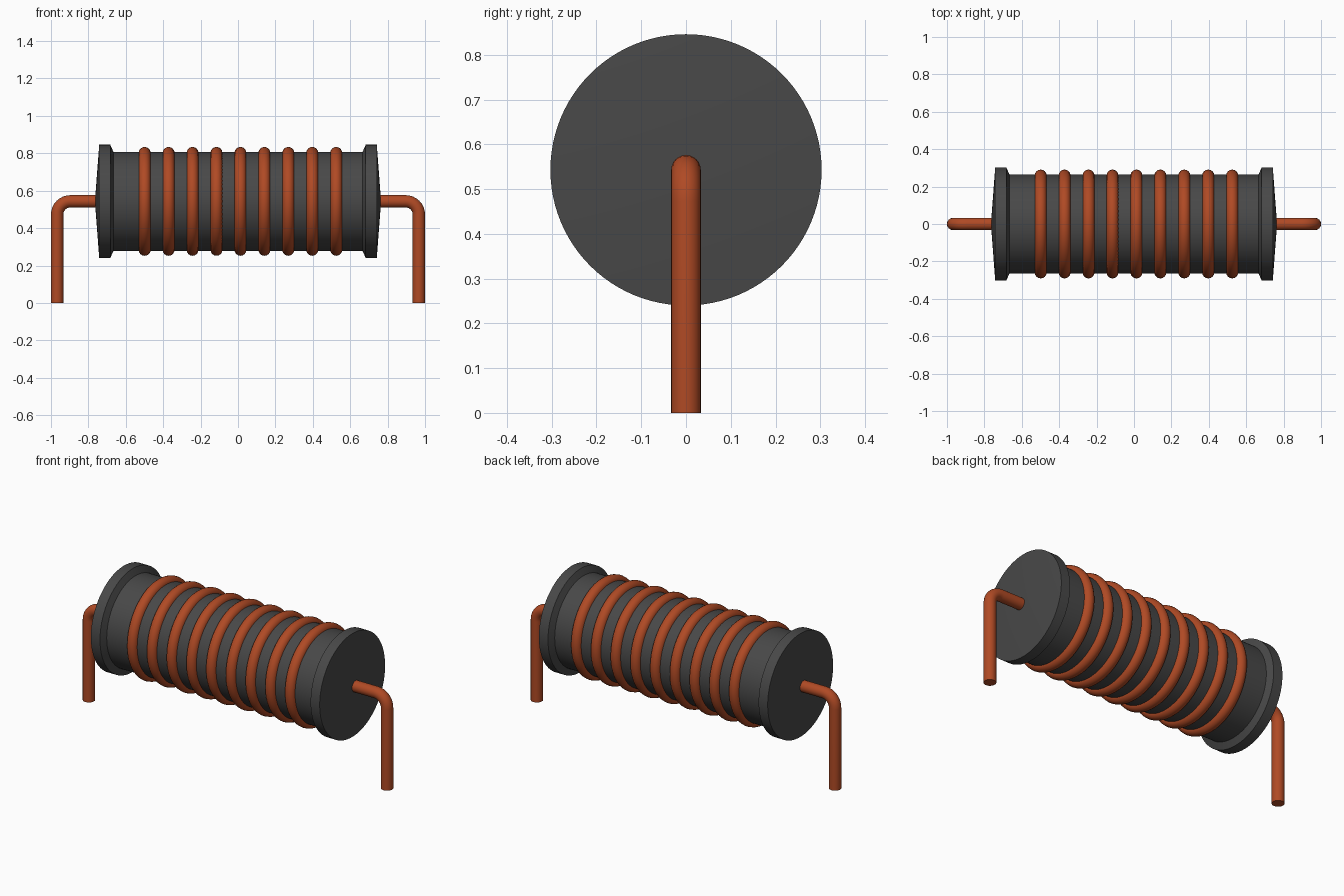
import bpy, bmesh, math
from mathutils import Matrix, Vector

if "Cube" in bpy.data.objects:
    bpy.data.objects.remove(bpy.data.objects["Cube"])

AXIS_Z = 0.543
WIRE = 0.033


def material(name, rgb):
    m = bpy.data.materials.new(name)
    m.use_nodes = True
    m.diffuse_color = (*rgb, 1)
    m.node_tree.nodes["Principled BSDF"].inputs["Base Color"].default_value = (*rgb, 1)
    return m


grey = material("dark grey", (0.065, 0.065, 0.065))
copper = material("copper", (0.43, 0.068, 0.018))


def finish(name, bm, mat, angle=30):
    bmesh.ops.remove_doubles(bm, verts=bm.verts, dist=1e-5)
    bmesh.ops.recalc_face_normals(bm, faces=bm.faces)
    mesh = bpy.data.meshes.new(name)
    bm.to_mesh(mesh)
    bm.free()
    mesh.materials.append(mat)
    ob = bpy.data.objects.new(name, mesh)
    bpy.context.collection.objects.link(ob)
    bpy.ops.object.select_all(action="DESELECT")
    ob.select_set(True)
    bpy.context.view_layer.objects.active = ob
    bpy.ops.object.shade_smooth_by_angle(angle=math.radians(angle))
    return ob


def lathe(name, profile, mat, steps, closed=False, angle=30):
    """Spin (x, radius) points around the long axis of the coil."""
    bm = bmesh.new()
    vs = [bm.verts.new((x, 0, AXIS_Z + r)) for x, r in profile]
    edges = [bm.edges.new(p) for p in zip(vs, vs[1:])]
    if closed:
        edges.append(bm.edges.new((vs[-1], vs[0])))
    bmesh.ops.spin(bm, geom=vs + edges, cent=(0, 0, AXIS_Z), axis=(1, 0, 0),
                   angle=math.tau, steps=steps)
    return finish(name, bm, mat, angle)


# Core with flared end flanges and shallow conical end faces
half = [(0.765, 0), (0.742, 0.303), (0.683, 0.303), (0.666, 0.265)]
lathe("core", half + [(-x, r) for x, r in reversed(half)], grey, 96, angle=20)

# Nine wire turns around the core
for i in range(9):
    x = 0.013 + 0.128 * (i - 4)
    ring = [(x + 0.032 * math.cos(a), 0.259 + 0.032 * math.sin(a))
            for a in (math.tau * k / 16 for k in range(16))]
    lathe(f"winding_{i + 1}", ring, copper, 72, closed=True, angle=60)


# Bent leads: straight out of the flange, round the bend, down to the ground
def lead(name, side):
    bend, reach, sides = 0.07, 0.967, 24
    path = [(0.72, AXIS_Z, 0)]
    for k in range(9):
        a = math.pi / 2 * k / 8
        path.append((reach - bend + bend * math.sin(a),
                     AXIS_Z - bend + bend * math.cos(a), a))
    path.append((reach, 0, math.pi / 2))
    bm = bmesh.new()
    loops = []
    for x, z, a in path:
        turn = Matrix.Rotation(a, 3, "Y")
        loop = []
        for k in range(sides):
            t = math.tau * k / sides
            p = turn @ Vector((0, WIRE * math.cos(t), WIRE * math.sin(t)))
            loop.append(bm.verts.new((side * (x + p.x), p.y, z + p.z)))
        loops.append(loop)
    for a, b in zip(loops, loops[1:]):
        for k in range(sides):
            n = (k + 1) % sides
            bm.faces.new((a[k], a[n], b[n], b[k]))
    bm.faces.new(loops[0])
    bm.faces.new(loops[-1])
    finish(name, bm, copper, 40)


lead("left_lead", 1)
lead("right_lead", -1)
